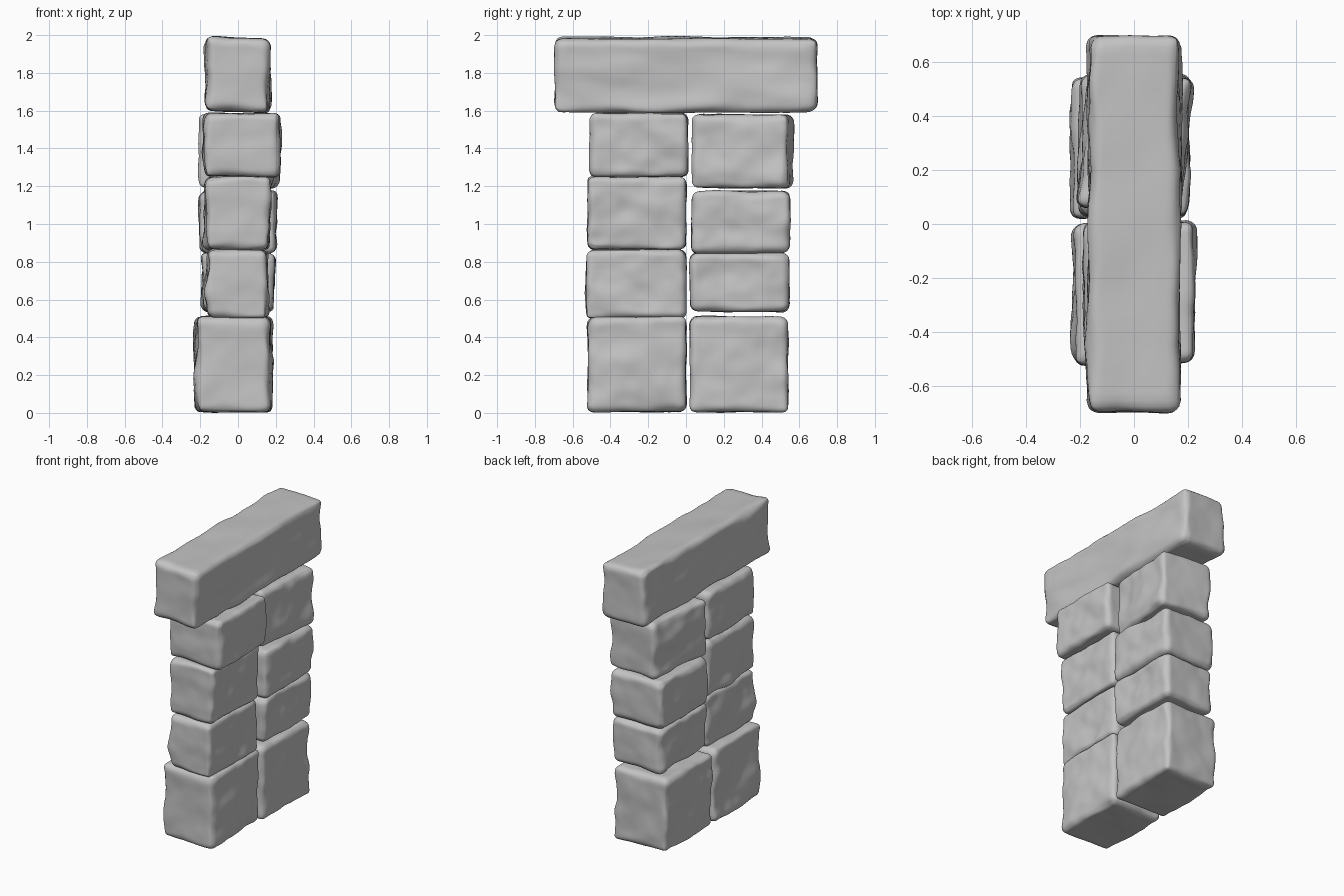
import bpy, bmesh, math
from mathutils import Vector, Matrix, noise

if "Cube" in bpy.data.objects:
    bpy.data.objects.remove(bpy.data.objects["Cube"])

stone_mat = bpy.data.materials.new("grey stone")
stone_mat.diffuse_color = (0.55, 0.55, 0.55, 1)
stone_mat.use_nodes = True
stone_mat.node_tree.nodes["Principled BSDF"].inputs["Base Color"].default_value = stone_mat.diffuse_color


def stone(name, xr, yr, zr, turn=0.0, seed=0, radius=0.04, rough=0.02, tilt=0.0):
    """Rounded, worn block filling the given x, y and z ranges."""
    lo, hi = Vector((xr[0], yr[0], zr[0])), Vector((xr[1], yr[1], zr[1]))
    mid, half = (lo + hi) / 2, (hi - lo) / 2
    rot = Matrix.Rotation(math.radians(turn), 3, 'Z')
    shift = Vector((seed * 7.3, seed * 3.1, seed * 5.7))
    bm = bmesh.new()
    bmesh.ops.create_cube(bm, size=2)
    bmesh.ops.subdivide_edges(bm, edges=bm.edges[:], cuts=27, use_grid_fill=True)
    k = math.sin(1.35)
    for v in bm.verts:
        # crowd the grid towards the edges, then round them off unevenly
        p = Vector([math.sin(c * 1.35) / k * h for c, h in zip(v.co, half)])
        r = radius * (1 + 0.6 * noise.noise((p + shift) * 6))
        core = Vector([max(r - h, min(h - r, c)) for c, h in zip(p, half)])
        n = (p - core).normalized()
        p = core + n * r
        # worn surface: broad lumps mostly on the two wide faces
        q = p + shift
        broad = noise.noise(Vector((q.x * 5, q.y * 4.5, q.z * 7)))
        fine = noise.noise(q * 13)
        wear = broad * rough + fine * rough * 0.35
        p.x += n.x * (wear - 0.003)
        p.y += n.y * wear * 0.4
        p.z += n.z * wear * 0.4 + tilt * p.x
        v.co = rot @ p + mid
        v.co.z = max(0.0, min(2.0, v.co.z))
    mesh = bpy.data.meshes.new(name)
    bm.to_mesh(mesh)
    bm.free()
    mesh.materials.append(stone_mat)
    for f in mesh.polygons:
        f.use_smooth = True
    obj = bpy.data.objects.new(name, mesh)
    bpy.context.collection.objects.link(obj)


# front column, from the ground up
stone("front_base_stone", (-0.225, 0.175), (-0.52, 0.0), (0.005, 0.51), 0, 1)
stone("front_second_stone", (-0.165, 0.16), (-0.53, 0.0), (0.5, 0.865), 0, 2)
stone("front_third_stone", (-0.175, 0.175), (-0.52, 0.0), (0.865, 1.25), 0, 3)
stone("front_top_stone", (-0.185, 0.225), (-0.51, 0.01), (1.25, 1.585), 0, 4)

# back column
stone("back_base_stone", (-0.23, 0.18), (0.02, 0.54), (0.005, 0.51), 0, 5)
stone("back_second_stone", (-0.19, 0.19), (0.02, 0.545), (0.535, 0.845), 0, 6)
stone("back_third_stone", (-0.20, 0.20), (0.03, 0.55), (0.845, 1.175), 0, 7)
stone("back_top_stone", (-0.185, 0.195), (0.045, 0.555), (1.19, 1.58), -6, 8)

# long lintel across both columns
stone("lintel_stone", (-0.17, 0.17), (-0.695, 0.695), (1.595, 1.985), 0, 9, 0.045, 0.016, -0.05)
